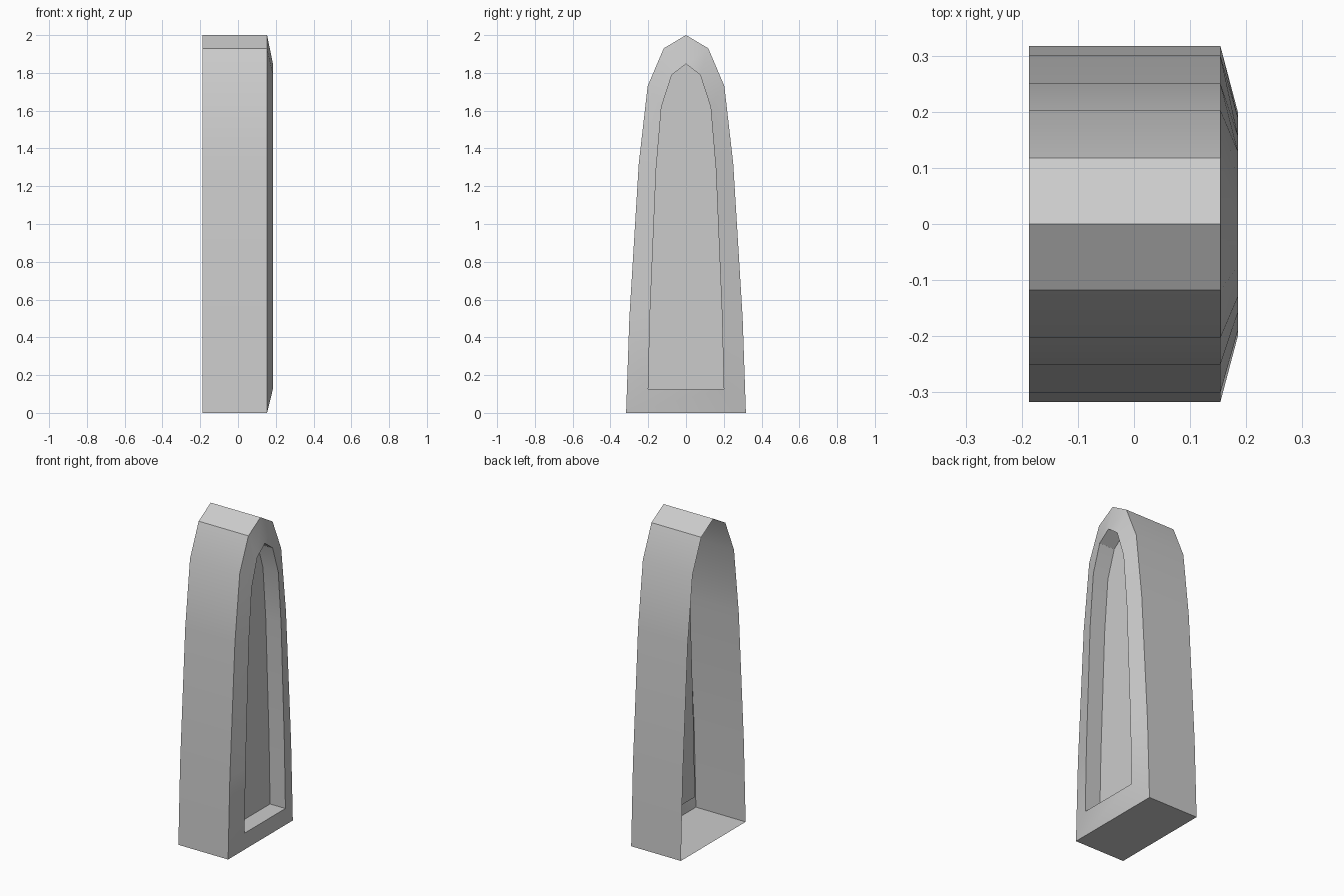
import bpy
import bmesh
import math

default_cube = bpy.data.objects.get("Cube")
if default_cube:
    bpy.data.objects.remove(default_cube, do_unlink=True)

# Single grey stone colour
stone = bpy.data.materials.new("stone_grey")
stone.use_nodes = True
stone.diffuse_color = (0.6, 0.6, 0.6, 1)
bsdf = next(n for n in stone.node_tree.nodes if n.type == "BSDF_PRINCIPLED")
bsdf.inputs["Base Color"].default_value = (0.6, 0.6, 0.6, 1)

# Half profiles of the pointed arch (y, z), bottom to apex
OUTER = [(0.317, 0), (0.30, 0.5), (0.25, 1.32), (0.203, 1.73), (0.118, 1.93), (0, 2)]
INNER = [(0.20, 0.127), (0.19, 0.53), (0.158, 1.29), (0.13, 1.62), (0.075, 1.79), (0, 1.847)]

BACK, EDGE, RIM, PANE = -0.187, 0.154, 0.185, 0.08


def arch_loop(bm, half, x):
    """Mirror a half profile into a full arch loop at depth x."""
    full = half + [(-y, z) for y, z in reversed(half[:-1])]
    return [bm.verts.new((x, y, z)) for y, z in full]


def bridge(bm, a, b):
    """Join two matching loops with quads."""
    n = len(a)
    for i in range(n):
        j = (i + 1) % n
        bm.faces.new((a[i], a[j], b[j], b[i]))


# Shell open at the back, sloped rim, recess walls and recessed pane
bm = bmesh.new()
loops = [arch_loop(bm, OUTER, BACK), arch_loop(bm, OUTER, EDGE),
         arch_loop(bm, INNER, RIM), arch_loop(bm, INNER, PANE)]
for a, b in zip(loops, loops[1:]):
    bridge(bm, a, b)
bm.faces.new(loops[-1])

mesh = bpy.data.meshes.new("arched_window_niche")
bm.to_mesh(mesh)
bm.free()
mesh.materials.append(stone)
niche = bpy.data.objects.new("arched_window_niche", mesh)
bpy.context.collection.objects.link(niche)

# Smooth the gently curving sides, keep the corners crisp
bpy.ops.object.select_all(action="DESELECT")
niche.select_set(True)
bpy.context.view_layer.objects.active = niche
bpy.ops.object.shade_smooth_by_angle(angle=math.radians(30))
